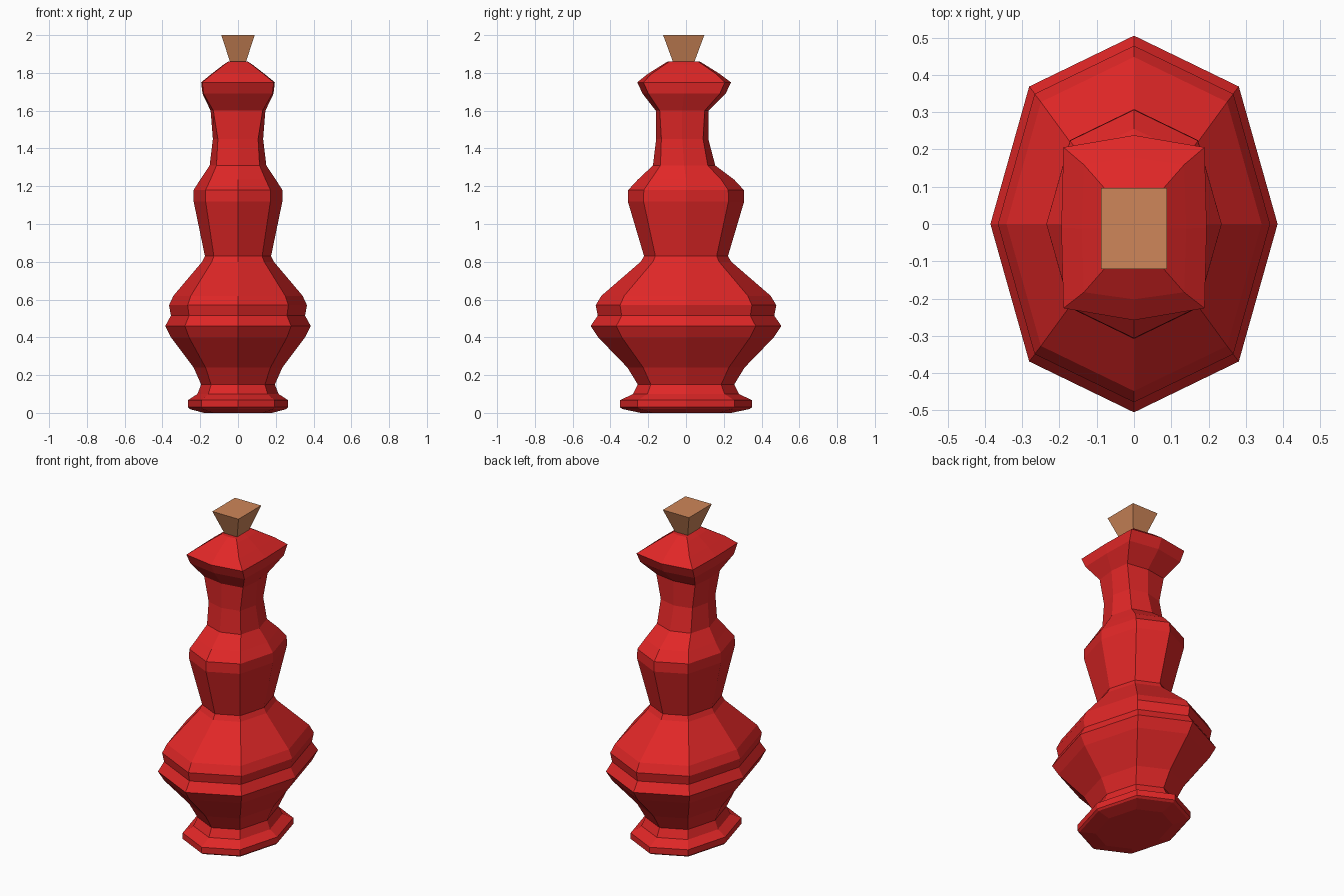
import bpy, bmesh, math

if "Cube" in bpy.data.objects:
    bpy.data.objects.remove(bpy.data.objects["Cube"])


def material(name, color):
    m = bpy.data.materials.new(name)
    m.diffuse_color = (*color, 1)
    m.use_nodes = True
    m.node_tree.nodes["Principled BSDF"].inputs["Base Color"].default_value = m.diffuse_color
    return m


def loft(name, rings, mat):
    """Skin a stack of closed rings and cap both ends."""
    bm = bmesh.new()
    loops = [[bm.verts.new(p) for p in ring] for ring in rings]
    n = len(loops[0])
    for a, b in zip(loops, loops[1:]):
        for i in range(n):
            j = (i + 1) % n
            bm.faces.new((a[i], a[j], b[j], b[i]))
    bm.faces.new(loops[0][::-1])
    bm.faces.new(loops[-1])
    bmesh.ops.recalc_face_normals(bm, faces=bm.faces)
    me = bpy.data.meshes.new(name)
    bm.to_mesh(me)
    bm.free()
    me.materials.append(mat)
    ob = bpy.data.objects.new(name, me)
    bpy.context.collection.objects.link(ob)
    return ob


def octagon(z, rx, ry, cy=0.0, dx=0.73, dy=0.73):
    """Eight-sided ring; dx and dy place the diagonal corners."""
    pts = []
    for i in range(8):
        c, s = round(math.cos(i * math.pi / 4), 5), round(math.sin(i * math.pi / 4), 5)
        if i % 2:
            c, s = math.copysign(dx, c), math.copysign(dy, s)
        pts.append((rx * c, cy + ry * s, z))
    return pts


def rectangle(z, hx, y0, y1):
    return [(-hx, y0, z), (hx, y0, z), (hx, y1, z), (-hx, y1, z)]


# Foot, belly and shoulder: regular octagon sections
profile = [
    (0.0, 0.18, 0.24), (0.02, 0.255, 0.335), (0.03, 0.265, 0.35), (0.067, 0.265, 0.35),
    (0.10, 0.215, 0.28), (0.15, 0.195, 0.255), (0.24, 0.235, 0.31),
    (0.40, 0.355, 0.465), (0.46, 0.385, 0.505), (0.515, 0.355, 0.467),
    (0.57, 0.365, 0.478), (0.62, 0.342, 0.448), (0.80, 0.19, 0.24), (0.83, 0.175, 0.222),
    (1.12, 0.235, 0.308), (1.18, 0.235, 0.306), (1.235, 0.2, 0.255),
]
rings = [octagon(*p) for p in profile]

# Neck and lip: sections turn into a rounded rectangle
rings += [octagon(*p) for p in [
    (1.31, 0.15, 0.165, -0.01, 0.76, 0.76),
    (1.45, 0.133, 0.138, -0.02, 0.8, 0.8),
    (1.60, 0.145, 0.14, -0.02, 0.9, 0.85),
    (1.69, 0.188, 0.22, -0.01, 0.97, 0.86),
    (1.75, 0.195, 0.248, -0.01, 0.97, 0.87),
    (1.795, 0.14, 0.19, -0.012, 0.96, 0.9),
    (1.845, 0.075, 0.11, -0.012, 0.95, 0.9),
    (1.86, 0.052, 0.085, -0.012, 0.95, 0.9),
]]
loft("bottle", rings, material("red_glass", (0.75, 0.02, 0.02)))

# Cork
loft("cork", [rectangle(1.82, 0.03, -0.055, 0.03), rectangle(2.0, 0.088, -0.121, 0.097)],
     material("cork_brown", (0.62, 0.24, 0.1)))
